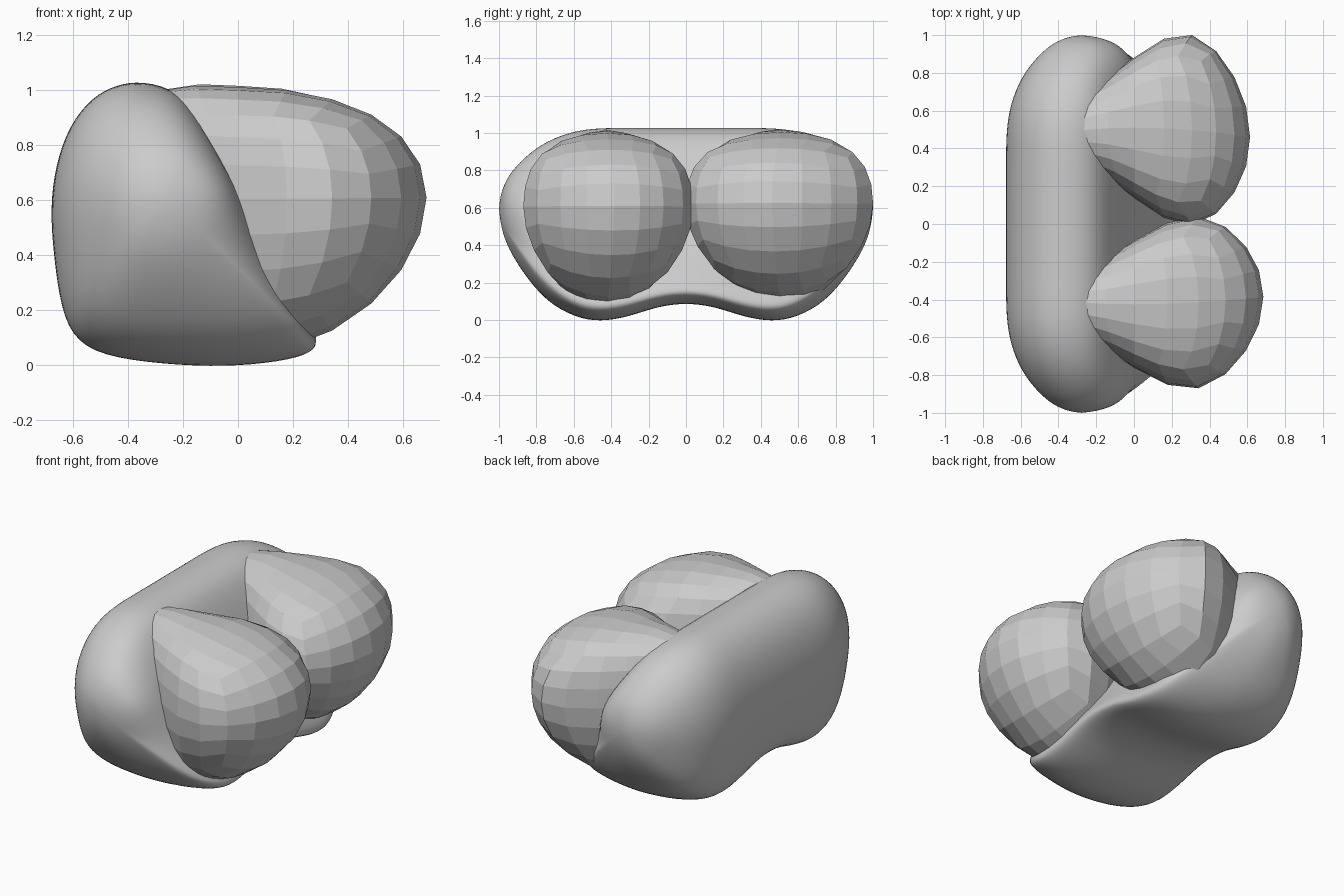
import bpy, bmesh, math
from mathutils import Vector

if "Cube" in bpy.data.objects:
    bpy.data.objects.remove(bpy.data.objects["Cube"])


def make_object(name, bm, smooth):
    bmesh.ops.recalc_face_normals(bm, faces=bm.faces)
    mesh = bpy.data.meshes.new(name)
    bm.to_mesh(mesh)
    bm.free()
    for p in mesh.polygons:
        p.use_smooth = smooth
    ob = bpy.data.objects.new(name, mesh)
    bpy.context.collection.objects.link(ob)
    return ob


# Rounded body: side profile (x, z) lofted along y, shrinking and rounding to the ends
PROFILE = [(-.35, 1.033), (-.21, 1.0), (-.11, .85), (-.015, .65), (.095, .44),
           (.195, .24), (.285, .10), (.29, .05), (.2, .015), (0, -.008),
           (-.2, -.005), (-.45, .02), (-.59, .075), (-.645, .2), (-.67, .4),
           (-.682, .56), (-.665, .72), (-.615, .87), (-.53, .975), (-.44, 1.02)]
# y, overall scale, scale of the underside
STATIONS = [(0, 1, .84), (.15, 1, .87), (.3, 1, .96), (.46, 1, 1.01),
            (.6, .965, .97), (.75, .84, .84), (.87, .63, .6),
            (.95, .41, .38), (.985, .22, .21)]
CX, CZ = -.28, .6


def section_point(x, z, s, low):
    dx, dz = x - CX, z - CZ
    a = .52 if dx > 0 else .4
    b = .43 if dz > 0 else .6
    r = 1 / math.hypot(dx / a, dz / b)      # scale that puts the point on an ellipse
    k = 1 + (r - 1) * min(1, (1 - s) * 1.7)
    return CX + dx * k * s, CZ + dz * k * (s if dz > 0 else low)


def build_body():
    bm = bmesh.new()
    mirrored = [(-y, a, b) for y, a, b in reversed(STATIONS[1:])] + STATIONS
    rings = []
    for y, s, low in mirrored:
        ring = []
        for x, z in PROFILE:
            px, pz = section_point(x, z, s, low)
            ring.append(bm.verts.new((px, y, pz)))
        rings.append(ring)
    n = len(PROFILE)
    for a, b in zip(rings, rings[1:]):
        for i in range(n):
            j = (i + 1) % n
            bm.faces.new((a[i], a[j], b[j], b[i]))
    for ring, y in ((rings[0], -1.003), (rings[-1], 1.003)):
        tip = bm.verts.new((CX, y, CZ))
        for i in range(n):
            bm.faces.new((ring[i], ring[(i + 1) % n], tip))
    ob = make_object("body", bm, True)
    sub = ob.modifiers.new("smooth", 'SUBSURF')
    sub.levels = sub.render_levels = 2


# Faceted egg: a gridded cube rounded to a sphere, tapered to the back, fuller on top
def build_egg(name, y_mid, skew, front, width, half_height, z_mid):
    bm = bmesh.new()
    bmesh.ops.create_cube(bm, size=2)
    bmesh.ops.subdivide_edges(bm, edges=bm.edges[:], cuts=5, use_grid_fill=True)
    for v in bm.verts:
        p = Vector([math.tan(c * math.pi / 4) for c in v.co]).normalized()
        x = p.x * (.685 if p.x > 0 else .6)
        t = min(max((x + .32) / .8, 0), 1)
        taper = .21 + .32 * t * t * (3 - 2 * t)
        full = 1 + .22 * max(p.z, 0) ** 2
        lift = .18 * x * x if x > 0 else min(.9 * x * x, .05)
        v.co = (x * front / .68, y_mid + skew * p.x ** 2 + p.y * taper * width * full,
                z_mid + lift + .08 * p.y ** 2 + p.z * half_height)
    make_object(name, bm, False)


build_body()
build_egg("egg_near", -.425, .04, .68, 1.04, .485, .525)
build_egg("egg_far", .51, -.05, .61, 1.15, .475, .54)
